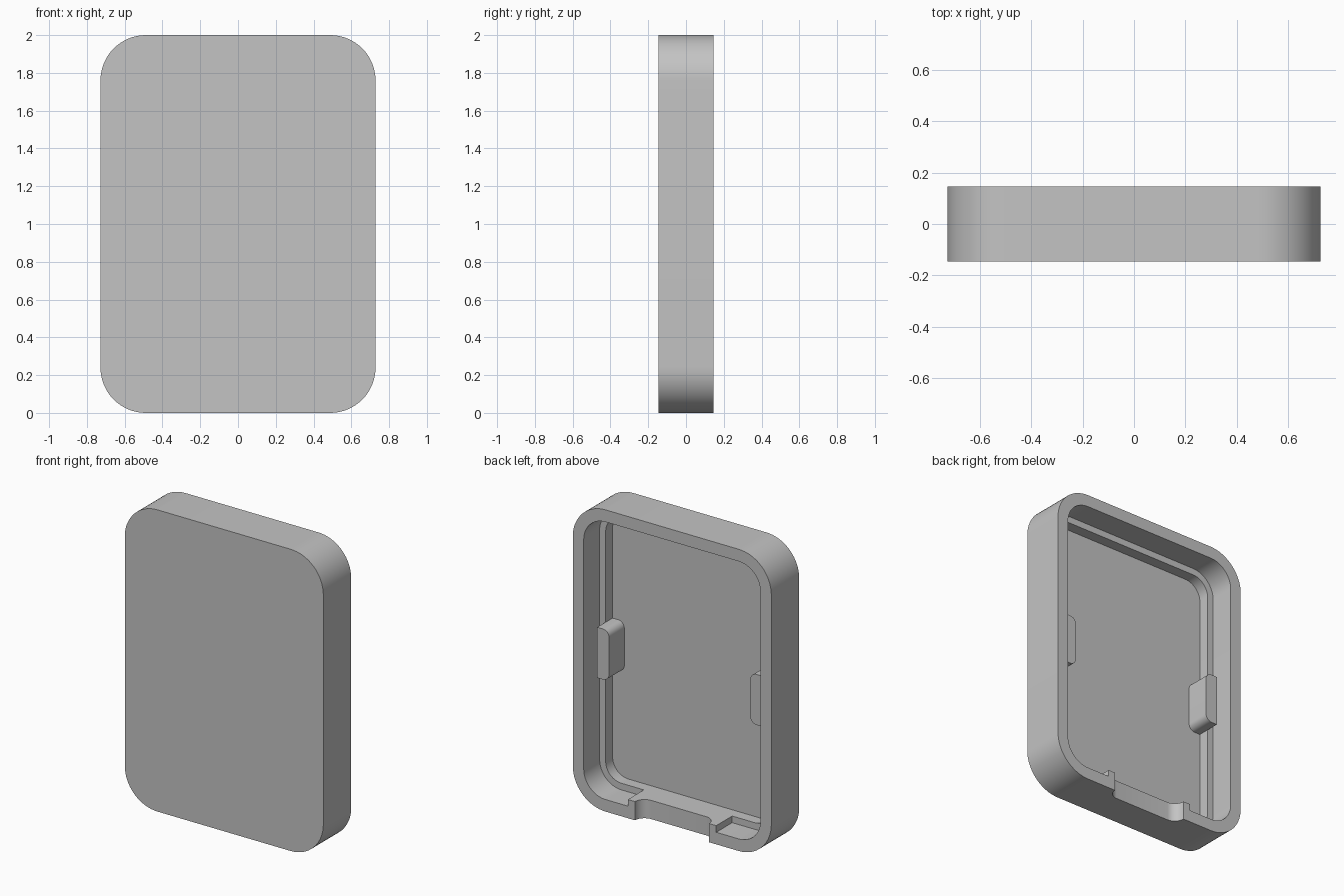
import bpy, bmesh, math

old = bpy.data.objects.get("Cube")
if old:
    bpy.data.objects.remove(old, do_unlink=True)

W, H, D, R = 0.728, 1.0, 0.146, 0.24   # half width, half height, half depth, corner radius
RIM, STEP = 0.08, 0.124                # wall thickness at the opening and below the ledge
LEDGE_Y, FLOOR_Y = -0.021, -0.094

grey = bpy.data.materials.new("plain grey")
grey.use_nodes = True
colour = (0.55, 0.55, 0.55, 1)
grey.diffuse_color = colour
grey.node_tree.nodes["Principled BSDF"].inputs["Base Color"].default_value = colour


def finish(name, bm):
    bmesh.ops.recalc_face_normals(bm, faces=bm.faces)
    mesh = bpy.data.meshes.new(name)
    bm.to_mesh(mesh)
    bm.free()
    mesh.materials.append(grey)
    obj = bpy.data.objects.new(name, mesh)
    bpy.context.collection.objects.link(obj)
    return obj


def select(obj):
    bpy.ops.object.select_all(action='DESELECT')
    obj.select_set(True)
    bpy.context.view_layer.objects.active = obj


def arc(cx, cy, r, start, end, n):
    angles = [math.radians(start + (end - start) * i / n) for i in range(n + 1)]
    return [(cx + r * math.cos(a), cy + r * math.sin(a)) for a in angles]


def rounded_loop(inset):
    w, h, r = W - inset, H - inset, R - inset
    points = []
    for i, (sx, sz) in enumerate([(1, 1), (-1, 1), (-1, -1), (1, -1)]):
        points += arc(sx * (w - r), 1 + sz * (h - r), r, 90 * i, 90 * i + 90, 16)
    return points


def prism(name, points, to_3d, low, high):
    """Extrude a 2D outline between two levels of the remaining axis."""
    bm = bmesh.new()
    a = [bm.verts.new(to_3d(p, low)) for p in points]
    b = [bm.verts.new(to_3d(p, high)) for p in points]
    bm.faces.new(a)
    bm.faces.new(b)
    for i in range(len(a)):
        j = (i + 1) % len(a)
        bm.faces.new((a[i], a[j], b[j], b[i]))
    return finish(name, bm)


def boolean(target, tool, operation):
    tool.hide_render = True
    mod = target.modifiers.new(operation.lower(), 'BOOLEAN')
    mod.operation, mod.solver, mod.object = operation, 'EXACT', tool
    select(target)
    bpy.ops.object.modifier_apply(modifier=mod.name)
    bpy.data.objects.remove(tool, do_unlink=True)


# Hollow cover: rounded outlines joined from front face round to the inner floor
bm = bmesh.new()
layers = [(0, -D), (0, D), (RIM, D), (RIM, LEDGE_Y), (STEP, LEDGE_Y), (STEP, FLOOR_Y)]
rings = [[bm.verts.new((x, y, z)) for x, z in rounded_loop(inset)] for inset, y in layers]
for r0, r1 in zip(rings, rings[1:]):
    for i in range(len(r0)):
        j = (i + 1) % len(r0)
        bm.faces.new((r0[i], r0[j], r1[j], r1[i]))
bm.faces.new(rings[0])
bm.faces.new(rings[-1])
cover = finish("cover_shell", bm)

# Raised pad filling the ledge at the middle of the bottom wall
PAD = 0.324
pad = prism("bottom_pad", [(-PAD, -0.06), (PAD, -0.06), (PAD, D), (-PAD, D)],
            lambda p, h: (p[0], p[1], h), 0.04, STEP)
boolean(cover, pad, 'UNION')

# Shallow finger notch with rounded inner corners through the bottom wall
N, DEPTH = 0.272, 0.07
outline = [(N, D + 0.1)] + arc(N - DEPTH, D, DEPTH, 0, -90, 10)
outline += [(-x, y) for x, y in reversed(outline)]
notch = prism("notch_cutter", outline, lambda p, h: (p[0], p[1], h), -0.1, 0.3)
boolean(cover, notch, 'DIFFERENCE')

# Two clips standing on the floor against the side walls
OUT, INN, LOW, TOP, CR = 0.605, 0.518, 0.825, 1.16, 0.045
clip = [(OUT, LOW), (OUT, TOP)]
clip += arc(INN + CR, TOP - CR, CR, 90, 180, 8)
clip += arc(INN + CR, LOW + CR, CR, 180, 270, 8)
parts = [cover]
for side, name in ((1, "left_clip"), (-1, "right_clip")):
    parts.append(prism(name, clip, lambda p, h: (side * p[0], h, p[1]), FLOOR_Y - 0.01, 0.066))

for part in parts:
    select(part)
    bpy.ops.object.shade_smooth_by_angle(angle=math.radians(30))
